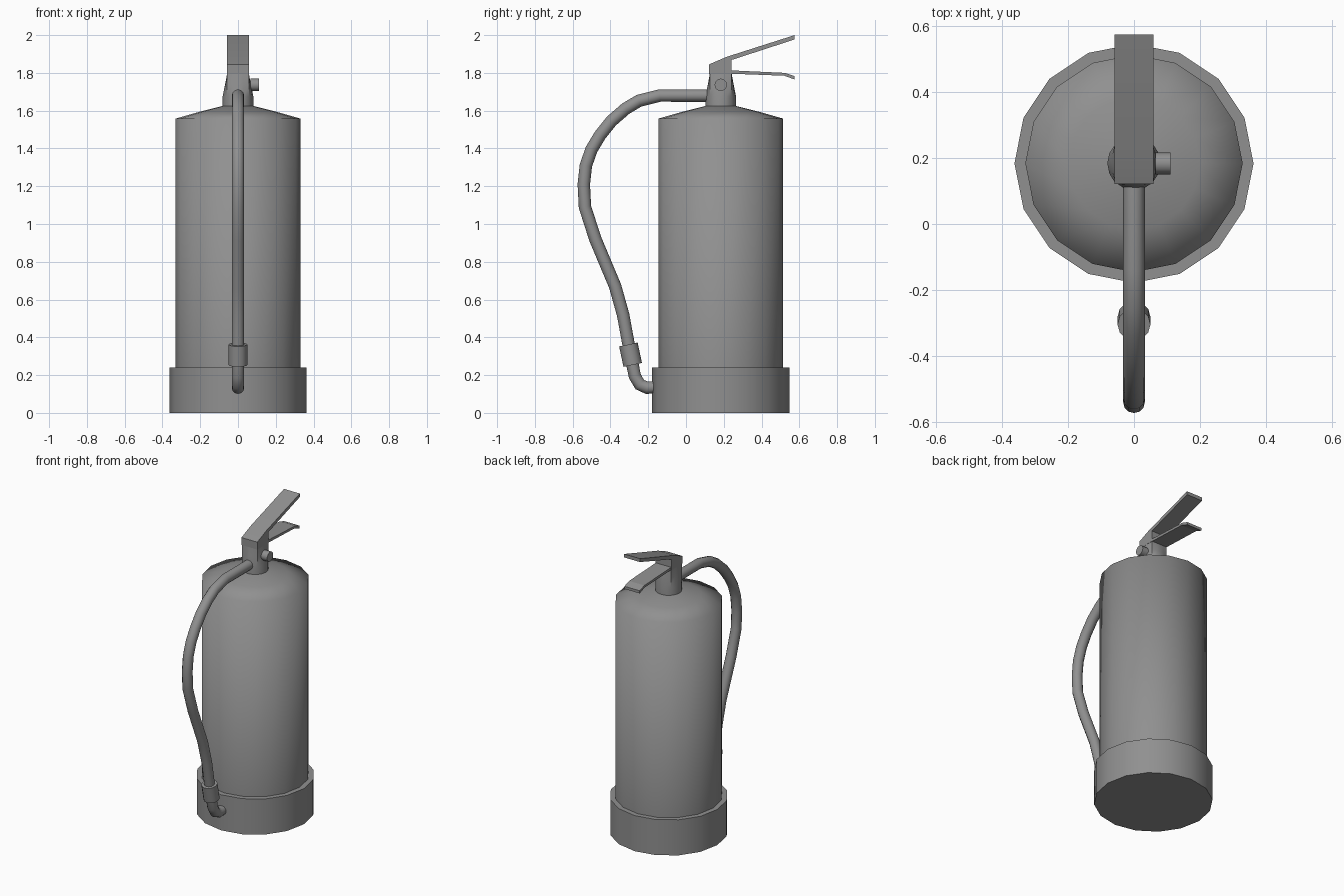
import bpy, bmesh, math
from mathutils import Vector

if "Cube" in bpy.data.objects:
    bpy.data.objects.remove(bpy.data.objects["Cube"])

CY = 0.184  # y of the tank axis

# Dark grey finish shared by all parts
grey = bpy.data.materials.new("dark_grey")
grey.diffuse_color = (0.28, 0.28, 0.28, 1)
grey.use_nodes = True
grey.node_tree.nodes["Principled BSDF"].inputs["Base Color"].default_value = grey.diffuse_color


def loft(name, rings, angle=35):
    """Skin a list of equal-sized point rings, cap both ends."""
    bm = bmesh.new()
    rows = [[bm.verts.new(p) for p in ring] for ring in rings]
    n = len(rows[0])
    for a, b in zip(rows, rows[1:]):
        for i in range(n):
            j = (i + 1) % n
            bm.faces.new((a[i], a[j], b[j], b[i]))
    bm.faces.new(rows[0])
    bm.faces.new(rows[-1])
    bmesh.ops.recalc_face_normals(bm, faces=bm.faces)
    mesh = bpy.data.meshes.new(name)
    bm.to_mesh(mesh)
    bm.free()
    mesh.materials.append(grey)
    ob = bpy.data.objects.new(name, mesh)
    bpy.context.collection.objects.link(ob)
    bpy.ops.object.select_all(action='DESELECT')
    ob.select_set(True)
    bpy.context.view_layer.objects.active = ob
    bpy.ops.object.shade_smooth_by_angle(angle=math.radians(angle))
    return ob


def circle(r, z, n=16, square=0.0):
    """Horizontal ring around the tank axis, optionally blended to a square."""
    pts = []
    for i in range(n):
        a = 2 * math.pi * i / n
        c, s = math.cos(a), math.sin(a)
        k = r * (1 - square + square / max(abs(c), abs(s)))
        pts.append((c * k, CY + s * k, z))
    return pts


def tube(name, path, r, n=12):
    """Round tube along (y, z) points in the x = 0 plane, mitred at bends."""
    pts = [Vector(p) for p in path]
    rings = []
    for i, p in enumerate(pts):
        d0 = (p - pts[max(i - 1, 0)]).normalized()
        d1 = (pts[min(i + 1, len(pts) - 1)] - p).normalized()
        t = (d0 + d1).normalized()
        rings.append([(r * math.cos(a), p.x - t.y * r * math.sin(a), p.y + t.x * r * math.sin(a))
                      for a in (2 * math.pi * k / n for k in range(n))])
    return loft(name, rings, 60)


def plate(name, profile, half):
    """Extrude a (y, z) outline across x."""
    return loft(name, [[(x, y, z) for y, z in profile] for x in (-half, half)], 15)


# Base boot and tank
loft("base_boot", [circle(0.363, 0), circle(0.363, 0.24)])
loft("tank", [circle(r, z) for r, z in
              ((0.33, 0.2), (0.33, 1.558), (0.2, 1.595), (0.08, 1.625))], 80)

# Valve neck: round at the bottom, square at the top
loft("valve_neck", [circle(0.081, 1.6), circle(0.081, 1.675),
                    circle(0.068, 1.74, square=0.5), circle(0.057, 1.80, square=1)], 40)

# Valve head with the fixed upper handle
plate("valve_head_handle", [(0.122, 1.795), (0.122, 1.845), (0.215, 1.885), (0.575, 2.0),
                            (0.575, 1.977), (0.24, 1.868), (0.24, 1.795)], 0.059)
# Squeeze lever
plate("squeeze_lever", [(0.2, 1.815), (0.525, 1.80), (0.575, 1.783),
                        (0.575, 1.765), (0.52, 1.785), (0.2, 1.797)], 0.057)

# Pressure gauge on the side: thin stem and wider cap
gauge = ((0.03, 0.024), (0.066, 0.024), (0.066, 0.033), (0.111, 0.033))
loft("gauge", [[(x, CY + r * math.cos(k * math.pi / 6), 1.737 + r * math.sin(k * math.pi / 6))
                for k in range(12)] for x, r in gauge])

# Hose, collar and nozzle elbow
tube("hose", [(0.15, 1.68), (-0.14, 1.68), (-0.25, 1.652), (-0.32, 1.61), (-0.395, 1.545),
              (-0.455, 1.47), (-0.50, 1.395), (-0.53, 1.31), (-0.541, 1.21), (-0.535, 1.09),
              (-0.48, 0.92), (-0.375, 0.67), (-0.333, 0.52), (-0.30, 0.34)], 0.033)
tube("hose_collar", [(-0.305, 0.362), (-0.282, 0.254)], 0.05)
tube("nozzle_elbow", [(-0.29, 0.29), (-0.271, 0.195), (-0.245, 0.15), (-0.207, 0.133),
                      (-0.16, 0.136)], 0.033)
